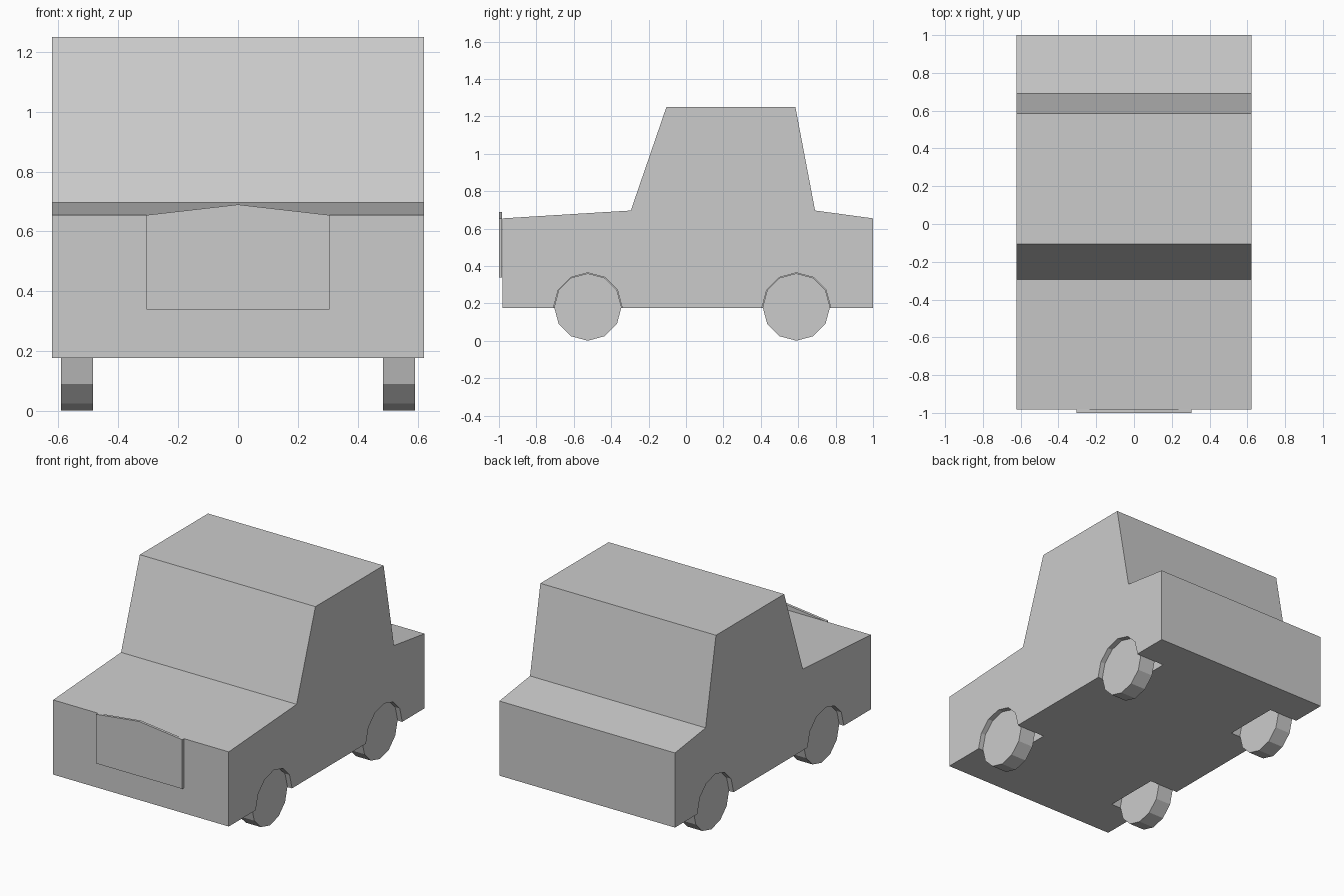
import bpy
import bmesh
from math import pi

if "Cube" in bpy.data.objects:
    bpy.data.objects.remove(bpy.data.objects["Cube"])


def extrude(name, outline, depth):
    """Make a solid by pushing a 3D outline along the depth vector."""
    bm = bmesh.new()
    face = bm.faces.new([bm.verts.new(p) for p in outline])
    geom = bmesh.ops.extrude_face_region(bm, geom=[face])["geom"]
    bmesh.ops.translate(bm, vec=depth,
                        verts=[v for v in geom if isinstance(v, bmesh.types.BMVert)])
    bmesh.ops.recalc_face_normals(bm, faces=bm.faces)
    mesh = bpy.data.meshes.new(name)
    bm.to_mesh(mesh)
    bm.free()
    obj = bpy.data.objects.new(name, mesh)
    bpy.context.collection.objects.link(obj)
    return obj


def drum(name, x0, x1, y, z, radius):
    """Twelve-sided cylinder lying along x."""
    bpy.ops.mesh.primitive_cylinder_add(
        vertices=12, radius=radius, depth=abs(x1 - x0),
        location=((x0 + x1) / 2, y, z), rotation=(0, pi / 2, 0))
    obj = bpy.context.object
    obj.name = name
    return obj


# Body: side silhouette pushed across the width
W = 0.622
side = [(-0.982, 0.177), (-0.982, 0.655), (-0.295, 0.697), (-0.105, 1.25),
        (0.585, 1.25), (0.69, 0.697), (1.0, 0.655), (1.0, 0.177)]
body = extrude("body", [(-W, y, z) for y, z in side], (2 * W, 0, 0))

# Front grille panel with a shallow peak
panel = [(-0.305, 0.34), (0.305, 0.34), (0.305, 0.655), (0, 0.69), (-0.305, 0.655)]
extrude("grille", [(x, -1.0, z) for x, z in panel], (0, 0.017, 0))

# Wheels and the wells cut around them
for end, y in (("front", -0.525), ("rear", 0.59)):
    for hand, s in (("left", -1), ("right", 1)):
        drum(f"{end}_{hand}_wheel", s * 0.485, s * 0.592, y, 0.181, 0.18)
        well = drum(f"{end}_{hand}_well_cutter", s * 0.42, s * 0.7, y, 0.181, 0.183)
        well.hide_render = True
        well.display_type = 'WIRE'
        cut = body.modifiers.new(f"{end}_{hand}_well", 'BOOLEAN')
        cut.operation = 'DIFFERENCE'
        cut.solver = 'EXACT'
        cut.object = well
